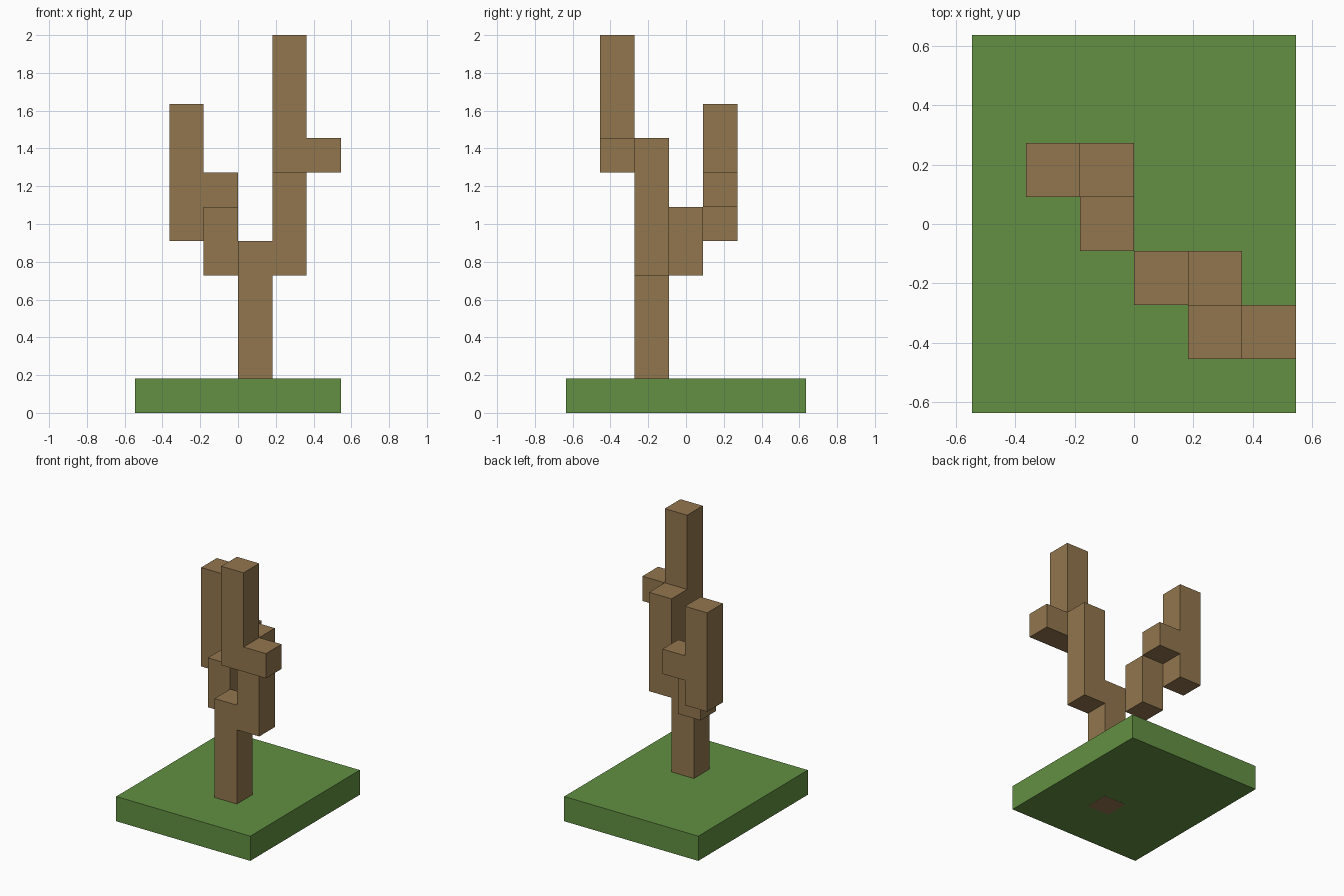
import bpy
import bmesh
from mathutils import Vector

cube = bpy.data.objects.get("Cube")
if cube:
    bpy.data.objects.remove(cube, do_unlink=True)

UNIT = 2 / 11  # side of one block


def make_material(name, colour):
    mat = bpy.data.materials.new(name)
    mat.use_nodes = True
    mat.diffuse_color = colour
    for node in mat.node_tree.nodes:
        if node.type == "BSDF_PRINCIPLED":
            node.inputs["Base Color"].default_value = colour
    return mat


def block(name, mat, low, high):
    """Box between two corners given in block units."""
    low, high = Vector(low) * UNIT, Vector(high) * UNIT
    size, centre = high - low, (low + high) / 2
    bm = bmesh.new()
    bmesh.ops.create_cube(bm, size=1)
    for v in bm.verts:
        v.co = Vector(a * b for a, b in zip(v.co, size))
    mesh = bpy.data.meshes.new(name)
    bm.to_mesh(mesh)
    bm.free()
    mesh.materials.append(mat)
    obj = bpy.data.objects.new(name, mesh)
    obj.location = centre
    bpy.context.collection.objects.link(obj)
    return obj


def post(name, x, y, bottom, top):
    """Upright bark post, one block wide, centred on x, y."""
    return block(name, bark, (x - 0.5, y - 0.5, bottom), (x + 0.5, y + 0.5, top))


grass = make_material("grass green", (0.122, 0.279, 0.054, 1))
bark = make_material("bark brown", (0.288, 0.181, 0.077, 1))

# Ground slab, with the trunk running through to its underside
block("ground", grass, (-3, -3.5, 0), (3, 3.5, 1))
post("trunk", 0.5, -1, -0.005, 5)

# Left limb, stepping up and forward
post("left_limb", 1.5, -1, 4, 8)
post("left_limb_tip", 1.5, -2, 7, 11)
post("left_limb_stub", 2.5, -2, 7, 8)

# Right limb, stepping up and back
post("right_limb", -0.5, 0, 4, 6)
post("right_limb_elbow", -0.5, 1, 6, 7)
post("right_limb_tip", -1.5, 1, 5, 9)
